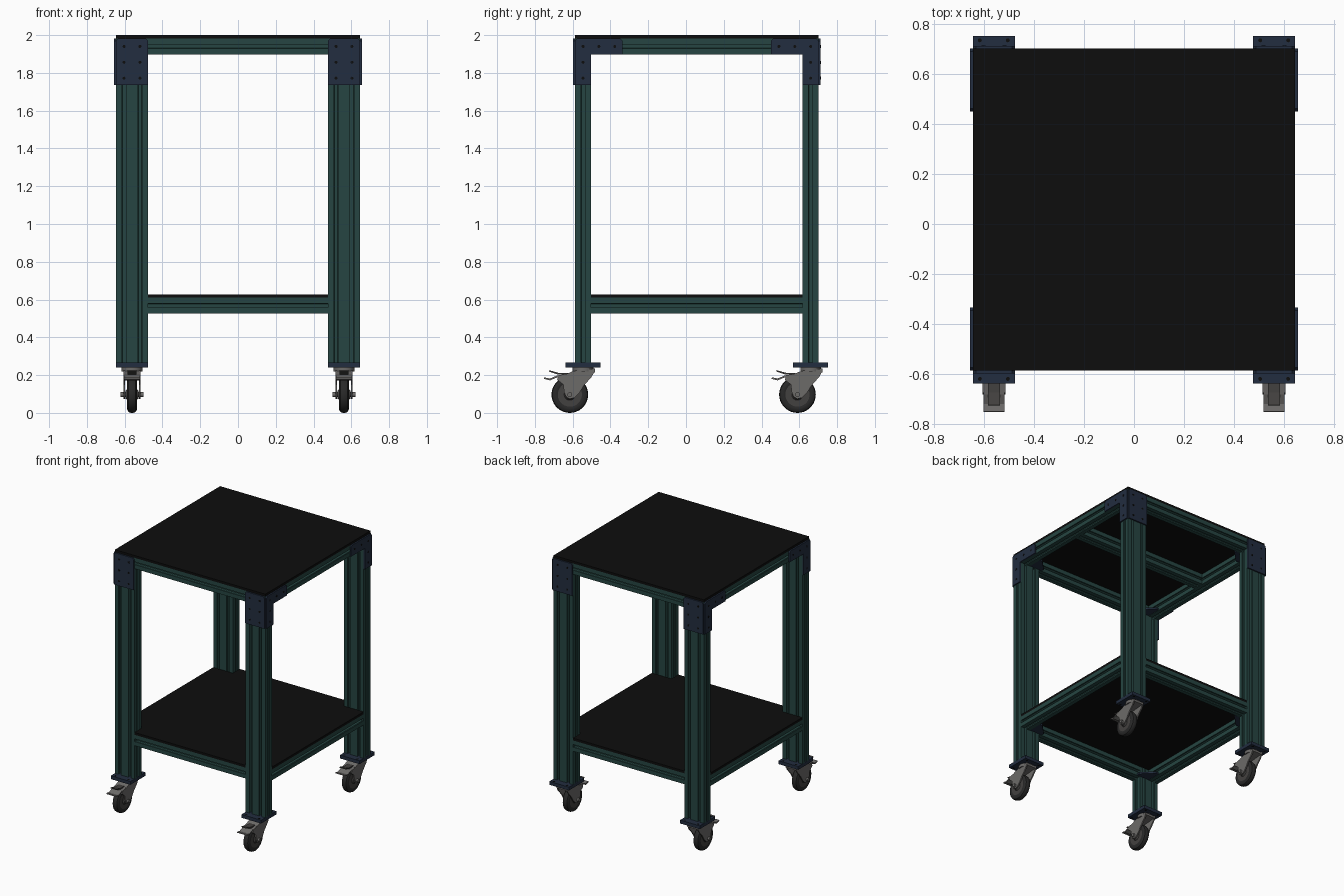
import bpy, bmesh, math
from mathutils import Vector

cube = bpy.data.objects.get("Cube")
if cube:
    bpy.data.objects.remove(cube, do_unlink=True)


def material(name, rgb, rough=0.6):
    m = bpy.data.materials.new(name)
    m.use_nodes = True
    m.diffuse_color = (*rgb, 1)
    m.node_tree.nodes["Principled BSDF"].inputs["Base Color"].default_value = (*rgb, 1)
    return m


GREEN = material("dark green rail", (0.019, 0.060, 0.054))
BLUE = material("navy bracket", (0.016, 0.026, 0.050))
BLACK = material("black board", (0.004, 0.004, 0.004))
STEEL = material("grey steel", (0.15, 0.145, 0.14))
HUB = material("hub grey", (0.055, 0.052, 0.05))
RUBBER = material("dark rubber", (0.022, 0.022, 0.022))


def finish(bm, name, mat, smooth=False):
    bmesh.ops.recalc_face_normals(bm, faces=bm.faces)
    me = bpy.data.meshes.new(name)
    bm.to_mesh(me)
    bm.free()
    me.materials.append(mat)
    if smooth:
        me.shade_smooth()
        me.set_sharp_from_angle(angle=math.radians(35))
    ob = bpy.data.objects.new(name, me)
    bpy.context.collection.objects.link(ob)
    return ob


def prism(name, polys, axis, lo, hi, mat, smooth=False):
    """Extrude 2D outlines along an axis; outlines use the other two axes in order."""
    place = {"x": lambda p, t: (t, p[0], p[1]),
             "y": lambda p, t: (p[0], t, p[1]),
             "z": lambda p, t: (p[0], p[1], t)}[axis]
    bm = bmesh.new()
    for poly in polys:
        a = [bm.verts.new(place(p, lo)) for p in poly]
        b = [bm.verts.new(place(p, hi)) for p in poly]
        bm.faces.new(a)
        bm.faces.new(b[::-1])
        for i in range(len(a)):
            j = (i + 1) % len(a)
            bm.faces.new((a[i], a[j], b[j], b[i]))
    return finish(bm, name, mat, smooth)


def rect(x0, x1, y0, y1):
    return [(x0, y0), (x1, y0), (x1, y1), (x0, y1)]


def circle(cx, cy, r, n=12):
    return [(cx + r * math.cos(math.tau * i / n), cy + r * math.sin(math.tau * i / n))
            for i in range(n)]


def lathe_x(name, profile, centre, mat, n=36):
    """Revolve (x, radius) rings about a sideways axle."""
    cx, cy, cz = centre
    bm = bmesh.new()
    rings = [[bm.verts.new((cx + x, y, z)) for y, z in circle(cy, cz, r, n)]
             for x, r in profile]
    for a, b in zip(rings, rings[1:]):
        for i in range(n):
            j = (i + 1) % n
            bm.faces.new((a[i], a[j], b[j], b[i]))
    bm.faces.new(rings[0])
    bm.faces.new(rings[-1])
    return finish(bm, name, mat, True)


# Slotted rail section: one T-slot per cell on every side
U = 0.084
SLOT = [(-0.0105, 0), (-0.0105, 0.009), (-0.02, 0.009), (-0.009, 0.024)]
SLOT += [(-t, d) for t, d in reversed(SLOT)]


def section(x0, x1, y0, y1):
    pts = []
    corners = [Vector(c) for c in rect(x0, x1, y0, y1)]
    for a, b in zip(corners, corners[1:] + corners[:1]):
        along = (b - a).normalized()
        inward = Vector((-along.y, along.x))
        cells = round((b - a).length / U)
        pts.append(a)
        for k in range(cells):
            mid = a + (b - a) * ((k + 0.5) / cells)
            pts += [mid + along * t + inward * d for t, d in SLOT]
    return pts


def rail(name, axis, box, lo, hi):
    return prism(name, [section(*box)], axis, lo, hi, GREEN)


X = 0.645                    # outer half width
F, B = -0.587, 0.702         # outer front and back
XL = X - 2 * U               # inner side of legs
TOP, BEAM = 1.982, 1.898     # top rails
SH0, SH1 = 0.526, 0.610      # shelf rails
LEG0 = 0.267
SIDES = (("left", 1), ("right", -1))
ENDS = (("front", F, 1), ("back", B, -1))

# Boards
prism("top_board", [rect(-X, X, F, B)], "z", TOP, 2.0, BLACK)
yf, yb = F + U, B - U
prism("shelf_board", [[(-XL, F), (XL, F), (XL, yf), (X, yf), (X, yb), (XL, yb),
                       (XL, B), (-XL, B), (-XL, yb), (-X, yb), (-X, yf), (-XL, yf)]],
      "z", SH1, 0.628, BLACK)

# Side rails and middle crossbeam
for side, s in SIDES:
    xs = sorted((s * X, s * (X - U)))
    rail(f"{side}_top_rail", "y", (*xs, BEAM, TOP), F, B)
    rail(f"{side}_shelf_rail", "y", (*xs, SH0, SH1), yf, yb)
mid = (F + B) / 2
rail("middle_top_rail", "x", (mid - U / 2, mid + U / 2, BEAM, TOP), -X + U, X - U)

# Front and back rails
for end, y, d in ENDS:
    ys = sorted((y, y + d * U))
    rail(f"{end}_top_rail", "x", (*ys, BEAM, TOP), -X + U, X - U)
    rail(f"{end}_shelf_rail", "x", (*ys, SH0, SH1), -XL, XL)


def caster(tag, cx, cy):
    half = 0.0925
    prism(f"{tag}_caster_plate", [rect(cx - U, cx + U, cy - half, cy + half)],
          "z", 0.241, LEG0, BLUE)
    prism(f"{tag}_caster_plate_holes",
          [circle(cx + a * 0.056, cy + b * 0.075, 0.008) for a in (-1, 1) for b in (-1, 1)],
          "z", 0.240, LEG0 + 0.001, BLACK)
    prism(f"{tag}_swivel", [circle(cx, cy, 0.055, 28)], "z", 0.218, 0.241, STEEL, True)
    # Fork: two cheeks and a bridge
    cheek = [(-0.05, 0.222), (0.062, 0.235), (0.062, 0.222), (0.045, 0.19), (0.005, 0.145),
             (-0.02, 0.105), (-0.045, 0.08), (-0.07, 0.074), (-0.09, 0.085), (-0.10, 0.11),
             (-0.105, 0.15), (-0.137, 0.175), (-0.13, 0.198), (-0.09, 0.205)]
    cheek = [(cy + y, z) for y, z in cheek]
    for side, s in SIDES:
        xs = sorted((cx + s * 0.036, cx + s * 0.046))
        prism(f"{tag}_fork_{side}", [cheek], "x", *xs, STEEL)
    bridge = [(-0.09, 0.205), (-0.05, 0.222), (0.062, 0.232), (0.062, 0.215), (-0.05, 0.206)]
    prism(f"{tag}_fork_bridge", [[(cy + y, z) for y, z in bridge]],
          "x", cx - 0.046, cx + 0.046, STEEL)
    # Brake cover and lever
    cover = [(-0.08, 0.208), (-0.137, 0.198), (-0.175, 0.182), (-0.205, 0.188),
             (-0.207, 0.180), (-0.175, 0.172), (-0.137, 0.188), (-0.08, 0.198)]
    prism(f"{tag}_brake_cover", [[(cy + y, z) for y, z in cover]],
          "x", cx - 0.042, cx + 0.042, STEEL)
    lever = [(-0.08, 0.212), (-0.13, 0.212), (-0.18, 0.226), (-0.182, 0.219),
             (-0.13, 0.202), (-0.08, 0.202)]
    prism(f"{tag}_brake_lever", [[(cy + y, z) for y, z in lever]],
          "x", cx - 0.024, cx + 0.024, HUB)
    # Wheel
    hub = (cx, cy - 0.07, 0.097)
    tyre = [(-0.02, 0.058), (-0.026, 0.07), (-0.025, 0.082), (-0.018, 0.093), (-0.007, 0.097)]
    lathe_x(f"{tag}_tyre", tyre + [(-x, r) for x, r in reversed(tyre)], hub, RUBBER)
    web = [(-0.034, 0.018), (-0.034, 0.022), (-0.023, 0.03), (-0.023, 0.064)]
    lathe_x(f"{tag}_wheel_hub", web + [(-x, r) for x, r in reversed(web)], hub, HUB)
    lathe_x(f"{tag}_axle", [(-0.06, 0.013), (0.06, 0.013)], hub, STEEL, 12)


# Corners: leg, brackets, gussets and caster
T, LOW, C = 0.011, 1.735, 0.012
for end, y, d in ENDS:
    for side, s in SIDES:
        tag = f"{end}_{side}"
        cx, cy = s * (X - U), y + d * U / 2
        rail(f"{tag}_leg", "z", (cx - U, cx + U, cy - U / 2, cy + U / 2), LEG0, BEAM)

        # Flat plate over the end face
        plate = [(cx - U, LOW), (cx + U, LOW), (cx + U, TOP - C), (cx + U - C, TOP),
                 (cx - U + C, TOP), (cx - U, TOP - C)]
        prism(f"{tag}_plate", [plate], "y", y, y - d * T, BLUE)
        rows = [BEAM + U / 2 - k * U for k in range(3)]
        prism(f"{tag}_plate_holes",
              [circle(cx + a * U / 2, z, 0.008) for a in (-1, 1) for z in rows],
              "y", y - d * T, y - d * (T + 0.001), BLACK)

        # L bracket on the side face
        ell = [(0, LOW), (U, LOW), (U, BEAM), (3 * U, BEAM), (3 * U, TOP - C),
               (3 * U - C, TOP), (C, TOP), (0, TOP - C)]
        prism(f"{tag}_angle_bracket", [[(y + d * a, z) for a, z in ell]],
              "x", s * X, s * (X + T), BLUE)
        spots = [(0.5, z) for z in rows] + [(1.5, rows[0]), (2.5, rows[0])]
        prism(f"{tag}_angle_bracket_holes",
              [circle(y + d * a * U, z, 0.008) for a, z in spots],
              "x", s * (X + T), s * (X + T + 0.001), BLACK)

        # Gussets in the inner corners of both frames
        gx, gy, g = s * (X - U), y + d * U, 0.11
        tri = [(gx, gy), (gx - s * g, gy), (gx - s * g, gy + d * 0.025),
               (gx - s * 0.025, gy + d * g), (gx, gy + d * g)]
        for level, z in (("shelf", SH0), ("top", BEAM)):
            prism(f"{tag}_{level}_gusset", [tri], "z", z + 0.002, z + 0.016, BLUE)

        caster(tag, cx, cy)
